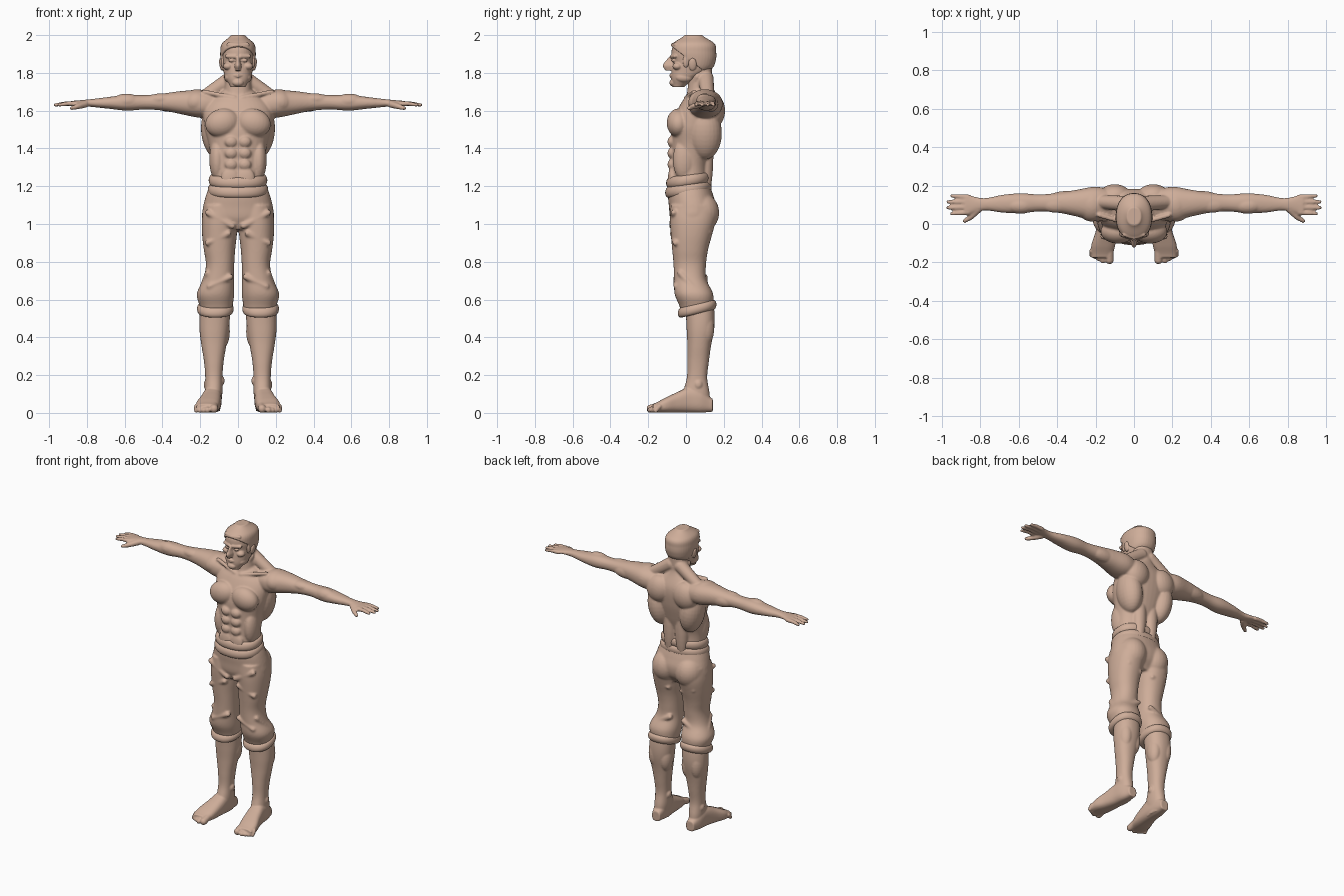
import bpy, bmesh, math
from mathutils import Vector, Matrix

cube = bpy.data.objects.get("Cube")
if cube:
    bpy.data.objects.remove(cube, do_unlink=True)

clay = bpy.data.materials.new("warm tan clay")
clay.use_nodes = True
clay.diffuse_color = (0.62, 0.42, 0.32, 1)
clay.node_tree.nodes["Principled BSDF"].inputs["Base Color"].default_value = clay.diffuse_color


def along(values, t):
    """Read a constant, or a smooth curve through evenly spaced values."""
    if not isinstance(values, (list, tuple)):
        return values
    last = len(values) - 1
    i = min(int(t * last), last - 1)
    f = t * last - i
    a, b, c, d = (values[min(max(k, 0), last)] for k in range(i - 1, i + 3))
    slope_b, slope_c = (c - a) / 2, (d - b) / 2
    ease = f * f * (3 - 2 * f)
    return (b + (c - b) * ease + slope_b * f * (1 - f) ** 2 - slope_c * f * f * (1 - f))


def loft(bm, axis, start, end, u, width, v, depth, steps=40, sides=40,
         power=0.9, shear=0, grow=0, rounding=0):
    """Closed body of rounded sections; each measure may vary along the axis."""
    rings = []
    for step in range(steps + 1):
        t = step / steps
        pos = start + (end - start) * t
        extra = grow - rounding * (1 - math.sqrt(1 - (2 * t - 1) ** 2))
        ring = []
        for k in range(sides):
            c, s = math.cos(math.tau * k / sides), math.sin(math.tau * k / sides)
            a = along(u, t) + (along(width, t) + extra) * math.copysign(abs(c) ** power, c)
            b = along(v, t) + (along(depth, t) + extra) * math.copysign(abs(s) ** power, s)
            place = {"x": (pos, a, b), "y": (a, pos, b), "z": (a, b, pos + shear * b)}
            ring.append(bm.verts.new(place[axis]))
        rings.append(ring)
    for lower, upper in zip(rings, rings[1:]):
        for k in range(sides):
            n = (k + 1) % sides
            bm.faces.new((lower[k], lower[n], upper[n], upper[k]))
    bm.faces.new(rings[0][::-1])
    bm.faces.new(rings[-1])


def ball(bm, centre, radii, tilt=0):
    matrix = Matrix.Translation(centre) @ Matrix.Rotation(tilt, 4, "Y") @ Matrix.Diagonal((*radii, 1))
    bmesh.ops.create_uvsphere(bm, u_segments=24, v_segments=16, radius=1, matrix=matrix)


def capsule(bm, start, end, start_radius, end_radius):
    start, end = Vector(start), Vector(end)
    turn = (end - start).to_track_quat("Z", "Y").to_matrix().to_4x4()
    bmesh.ops.create_cone(bm, cap_ends=True, segments=16, radius1=start_radius, radius2=end_radius,
                          depth=(end - start).length, matrix=Matrix.Translation((start + end) / 2) @ turn)
    ball(bm, start, (start_radius,) * 3)
    ball(bm, end, (end_radius,) * 3)


def finish(name, bm, voxel=0, softness=4, mirror=True):
    """Mirror the part, fuse its overlapping bodies and shade it smooth."""
    bmesh.ops.recalc_face_normals(bm, faces=bm.faces)
    mesh = bpy.data.meshes.new(name)
    bm.to_mesh(mesh)
    bm.free()
    mesh.materials.append(clay)
    part = bpy.data.objects.new(name, mesh)
    bpy.context.collection.objects.link(part)
    bpy.ops.object.select_all(action="DESELECT")
    bpy.context.view_layer.objects.active = part
    part.select_set(True)
    if mirror:
        part.modifiers.new("Mirror", "MIRROR").use_mirror_merge = False
    if voxel:
        fuse = part.modifiers.new("Fuse", "REMESH")
        fuse.mode, fuse.voxel_size = "VOXEL", voxel
        soften = part.modifiers.new("Soften", "SMOOTH")
        soften.factor, soften.iterations = 0.5, softness
    for modifier in list(part.modifiers):
        bpy.ops.object.modifier_apply(modifier=modifier.name)
    bpy.ops.object.shade_smooth_by_angle(angle=math.radians(60))


# Upper body: trunk, neck and arm
bm = bmesh.new()
loft(bm, "z", 1.1, 1.74, u=0, width=[.13, .14, .14, .155, .18, .17, .05],
     v=[.02, .02, .02, .035, .05, .075, .09], depth=[.1, .1, .1, .115, .125, .105, .05])
loft(bm, "z", 1.62, 1.84, u=0, width=[.08, .07, .066], v=.075, depth=[.08, .065, .063])
loft(bm, "x", .1, .88, u=[.1, .11, .107, .1], width=[.075, .09, .07, .052, .044, .052, .046, .032, .054],
     v=[1.63, 1.645, 1.642, 1.64], depth=[.06, .073, .062, .046, .038, .042, .031, .02, .012])

# Fingers and thumb
wrist, thumb_joint = Vector((.81, .075, 1.634)), Vector((.85, .035, 1.622))
for lane in (-1.5, -.5, .5, 1.5):
    tip = Vector((.97 - .01 * abs(lane) ** 2, .1 + .031 * lane, 1.63))
    knuckle = Vector((.86, .1 + .027 * lane, 1.637))
    middle = knuckle.lerp(tip, .5) + Vector((0, 0, .004))
    capsule(bm, knuckle, middle, .0135, .012)
    capsule(bm, middle, tip, .012, .0095)
capsule(bm, wrist, thumb_joint, .019, .015)
capsule(bm, thumb_joint, (.88, .016, 1.613), .0145, .011)

# Chest and belly muscles
ball(bm, (.083, -.04, 1.535), (.092, .062, .075), tilt=.25)
for row in range(3):
    ball(bm, (.036, -.074, 1.435 - .06 * row), (.034, .024, .03))
ball(bm, (.04, -.074, 1.24), (.05, .022, .06))
ball(bm, (.11, -.01, 1.34), (.042, .06, .11))

# Shoulder, back and arm muscles
ball(bm, (.22, .1, 1.645), (.08, .088, .068), tilt=.15)
ball(bm, (.12, .1, 1.48), (.074, .09, .14), tilt=.15)
ball(bm, (.1, .145, 1.6), (.085, .062, .09), tilt=-.2)
ball(bm, (.045, .105, 1.36), (.044, .04, .22))
ball(bm, (.4, .1, 1.66), (.085, .042, .032))
ball(bm, (.35, .13, 1.637), (.1, .042, .044))
ball(bm, (.59, .095, 1.65), (.075, .042, .04))
capsule(bm, (.035, .105, 1.77), (.17, .115, 1.68), .042, .035)

# Collar bone and neck muscle
capsule(bm, (.02, 0, 1.668), (.18, .045, 1.7), .012, .012)
capsule(bm, (.06, .06, 1.78), (.015, .01, 1.67), .016, .012)
finish("upper_body", bm, voxel=.006)


def skull(bm, grow=0):
    loft(bm, "z", 1.725, 1.992, u=0, width=[.04, .066, .078, .085, .087, .078, .03],
         v=[-.04, -.01, .027, .04, .038, .04, .04],
         depth=[.03, .068, .103, .111, .115, .104, .04], grow=grow)


# Head with nose, brows, eyes, cheeks, jaw, chin, lips and ears
bm = bmesh.new()
skull(bm)
loft(bm, "z", 1.812, 1.89, u=0, width=[.014, .019, .012, .011], v=-.06,
     depth=[.05, .064, .048, .026], sides=16)
capsule(bm, (.014, -.074, 1.886), (.058, -.058, 1.888), .011, .01)
ball(bm, (.034, -.066, 1.866), (.016, .011, .009))
ball(bm, (.052, -.045, 1.835), (.027, .026, .02))
ball(bm, (.05, -.01, 1.775), (.022, .045, .025))
ball(bm, (0, -.068, 1.748), (.03, .02, .02))
for lip in (1.791, 1.781):
    capsule(bm, (0, -.081, lip), (.021, -.074, 1.786), .0065, .004)
ball(bm, (.089, .035, 1.845), (.01, .021, .034), tilt=.15)
finish("head", bm, voxel=.0035, softness=3)

# Hair cap cut along the hairline, with fringe and sideburns
bm = bmesh.new()
skull(bm, grow=.007)
cut = bmesh.ops.bisect_plane(bm, geom=bm.verts[:] + bm.edges[:] + bm.faces[:],
                             plane_co=(0, -.08, 1.935), plane_no=(0, .16, .21), clear_inner=True)
rim = [item for item in cut["geom_cut"] if isinstance(item, bmesh.types.BMEdge)]
bmesh.ops.holes_fill(bm, edges=rim)
bmesh.ops.translate(bm, verts=bm.verts, vec=(0, 0, .008))
ball(bm, (.08, 0, 1.862), (.011, .017, .035))
capsule(bm, (0, -.07, 1.947), (.05, -.055, 1.95), .011, .011)
finish("hair", bm, voxel=.004, softness=2)

# Trousers: hips, leg and seat
bm = bmesh.new()
loft(bm, "z", .97, 1.21, u=0, width=[.15, .188, .185, .17, .15],
     v=[.025, .033, .035, .025, .02], depth=[.085, .117, .125, .12, .107])
loft(bm, "z", .55, 1.1, u=[.115, .119, .103, .095, .098, .098, .097, .095],
     width=[.085, .099, .081, .075, .083, .092, .094, .085],
     v=[.055, .042, .022, .02, .022, .029, .036, .037],
     depth=[.085, .102, .085, .086, .095, .109, .121, .118])
ball(bm, (.085, .08, 1.06), (.092, .096, .105))

# Cloth folds at hip, thigh and knee
for start, end in (((.03, -.075, .99), (.16, -.065, 1.06)), ((.05, -.07, .95), (.16, -.055, .9)),
                   ((.04, -.05, .72), (.15, -.05, .67)), ((.16, -.03, .74), (.19, .04, .66)),
                   ((.05, .1, .72), (.16, .1, .66)), ((.05, .115, .93), (.14, .12, .96))):
    capsule(bm, start, end, .016, .016)
finish("trousers", bm, voxel=.0065, softness=6)

# Waistband of two rolls
bm = bmesh.new()
for bottom, size in ((1.15, .16), (1.2, .155)):
    loft(bm, "z", bottom, bottom + .06, u=0, width=size, v=.013, depth=size - .037,
         steps=16, shear=.13, rounding=.02)
finish("waistband", bm, mirror=False)

# Rolled trouser cuffs
bm = bmesh.new()
loft(bm, "z", .51, .565, u=.12, width=.097, v=.059, depth=.102, steps=16, shear=.23, rounding=.02)
finish("trouser_cuffs", bm)

# Lower legs and feet
bm = bmesh.new()
loft(bm, "z", .01, .62, u=[.13, .128, .127, .118], width=[.035, .046, .045, .052, .066, .078, .08, .072],
     v=[.05, .057, .067, .077, .07], depth=[.072, .072, .054, .057, .063, .073, .076, .07])
loft(bm, "y", .142, -.175, u=[.128, .134, .137, .146, .16, .168],
     width=[.03, .044, .05, .056, .062, .054], v=[.04, .063, .068, .055, .04, .026],
     depth=[.034, .062, .067, .054, .039, .022], power=.75)

# Big toe and the four smaller toes
capsule(bm, (.127, -.14, .035), (.127, -.187, .022), .022, .022)
for toe in range(4):
    size, across = .015 - .001 * toe, .161 + .02 * toe
    capsule(bm, (across, -.14, .035), (across, -.19 + .01 * toe, size), size, size)

# Ankle bones and calves
for ankle in ((.085, .06, .17), (.168, .065, .15)):
    ball(bm, ankle, (.014, .022, .025))
ball(bm, (.085, .09, .43), (.042, .05, .09))
ball(bm, (.155, .095, .45), (.045, .055, .1))
finish("lower_legs_and_feet", bm, voxel=.005)
